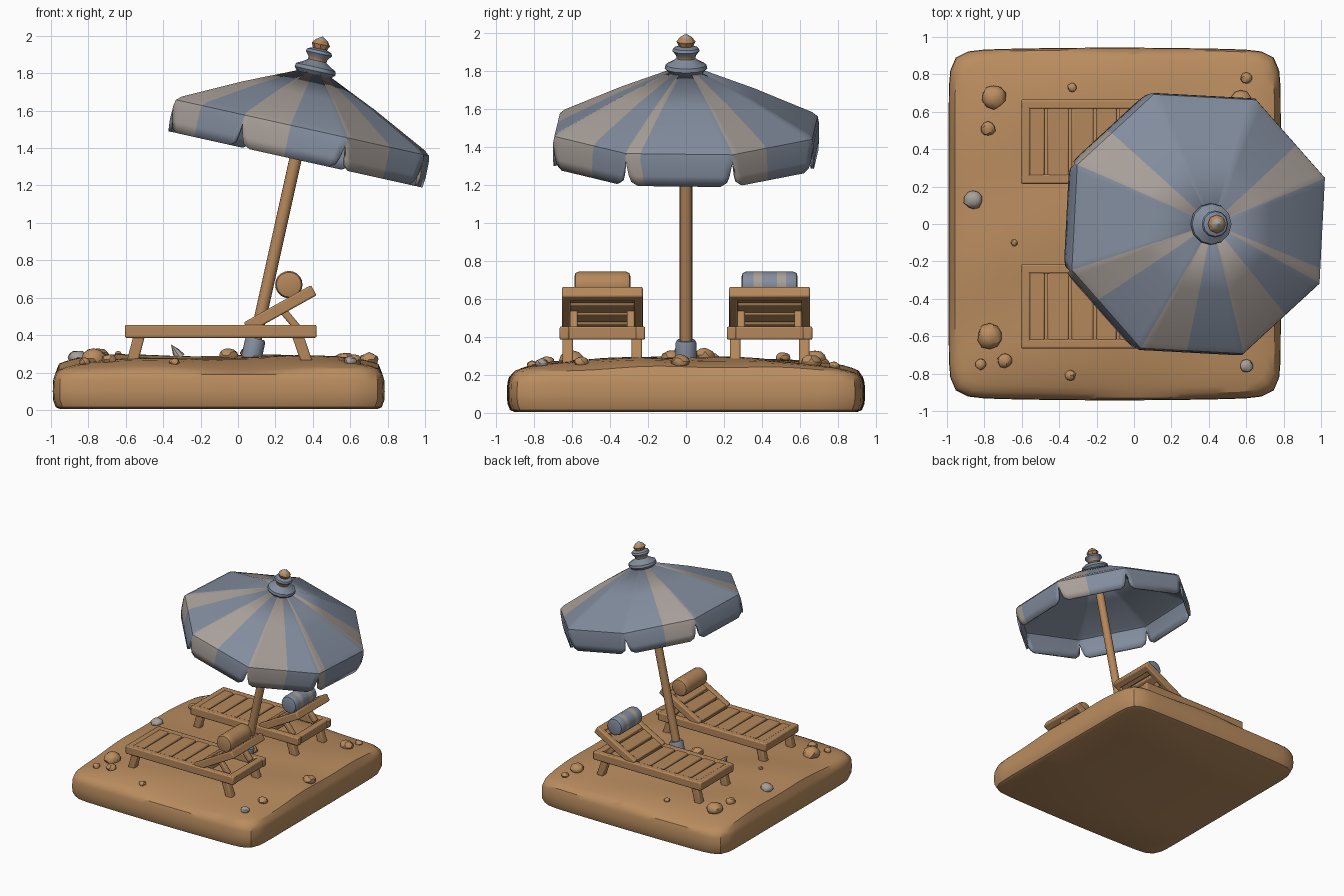
import bpy, bmesh, math, random
from mathutils import Vector, Matrix

if "Cube" in bpy.data.objects:
    bpy.data.objects.remove(bpy.data.objects["Cube"])

random.seed(4)


def material(name, rgb):
    m = bpy.data.materials.new(name)
    m.diffuse_color = (*rgb, 1)
    m.use_nodes = True
    m.node_tree.nodes["Principled BSDF"].inputs["Base Color"].default_value = m.diffuse_color
    return m


SAND = material("sand", (0.49, 0.265, 0.115))
WOOD = material("wood", (0.46, 0.245, 0.105))
SLATE = material("slate cloth", (0.225, 0.265, 0.34))
PALE = material("pale cloth", (0.39, 0.345, 0.315))


def finish(name, bm, mats, bevel=0):
    me = bpy.data.meshes.new(name)
    bm.to_mesh(me)
    bm.free()
    ob = bpy.data.objects.new(name, me)
    bpy.context.collection.objects.link(ob)
    for m in mats:
        me.materials.append(m)
    if bevel:
        b = ob.modifiers.new("soft edges", 'BEVEL')
        b.width, b.segments = bevel, 2
    return ob


def bar(name, p, q, y, width, thick):
    """Box running from p to q in the xz plane, centred on y."""
    p, q = Vector((p[0], y, p[1])), Vector((q[0], y, q[1]))
    d = q - p
    bm = bmesh.new()
    bmesh.ops.create_cube(bm, size=1)
    rot = Matrix.Rotation(-math.atan2(d.z, d.x), 4, 'Y')
    bm.transform(Matrix.Translation((p + q) / 2) @ rot @ Matrix.Diagonal((d.length, width, thick, 1)))
    return finish(name, bm, [WOOD], 0.009)


def lathe(name, profile, mats, place, sides=16, rule=lambda i: 0):
    """Spin (radius, height) points round z; rule gives the material of each band."""
    bm = bmesh.new()
    rings = [[bm.verts.new((max(r, 1e-4) * math.cos(a), max(r, 1e-4) * math.sin(a), s))
              for a in (2 * math.pi * k / sides for k in range(sides))] for r, s in profile]
    for i in range(len(rings) - 1):
        for k in range(sides):
            n = (k + 1) % sides
            f = bm.faces.new((rings[i][k], rings[i][n], rings[i + 1][n], rings[i + 1][k]))
            f.material_index = rule(i)
    bm.faces.new(rings[0][::-1])
    bm.faces.new(rings[-1]).material_index = rule(len(rings) - 2)
    bm.transform(place)
    return finish(name, bm, mats)


# Sand slab: rounded rectangle rings with a gently crowned top
def sand_height(x, y, t=0):
    ripple = 0.006 * math.sin(7 * x + 2 * y) + 0.005 * math.sin(9 * y - 4 * x)
    return 0.25 + 0.038 * math.cos(math.pi * y / 1.9) + ripple - 0.055 * t ** 9


def outline(k, n=112):
    a = 2 * math.pi * k / n
    c, s = math.cos(a), math.sin(a)
    f = (abs(c) ** 16 + abs(s) ** 16) ** (-1 / 16)
    u, v = c * f, s * f
    return 0.885 * u, v * (0.925 + 0.015 * (1 - u * u))


bm = bmesh.new()
rings = []
levels = [(0.96, 0.005), (0.985, 0.015), (1, 0.05), (1.003, 0.10), (1, 0.16), (0.99, 0.19)]
for t, z in levels + [(t, None) for t in (0.965, 0.93, 0.88, 0.8, 0.7, 0.6, 0.5, 0.4, 0.3, 0.2, 0.1)]:
    ring = []
    for k in range(112):
        x, y = outline(k)
        x, y = x * t - 0.103, y * t
        ring.append(bm.verts.new((x, y, sand_height(x, y, t) if z is None else z)))
    rings.append(ring)
for lo, hi in zip(rings, rings[1:]):
    for k in range(112):
        n = (k + 1) % 112
        bm.faces.new((lo[k], lo[n], hi[n], hi[k]))
bm.faces.new(rings[0][::-1])
bm.faces.new(rings[-1])
finish("sand_slab", bm, [SAND])

# Stones and shells on the sand: x, y, radius
STONES = [(-.75, .68, .065), (-.78, .51, .04), (-.33, .73, .025), (.60, .78, .03), (.57, .66, .055),
          (-.77, -.60, .07), (-.69, -.73, .04), (-.82, -.75, .03), (-.34, -.81, .028), (-.64, -.1, .018),
          (-.05, -.08, .05), (.06, .10, .05), (.70, -.03, .05), (.62, -.55, .04)]
SHELLS = [(-.86, .13, .05), (.60, -.76, .035)]
for i, (x, y, r) in enumerate(STONES + SHELLS):
    shell = i >= len(STONES)
    bm = bmesh.new()
    bmesh.ops.create_icosphere(bm, subdivisions=2, radius=r)
    for v in bm.verts:
        v.co *= random.uniform(0.9, 1.08)
        v.co.z *= 0.75
    bm.transform(Matrix.Translation((x, y, sand_height(x, y, max(abs(x + .1) / .885, abs(y) / .93)) + r * 0.2)))
    finish("shell" if shell else "stone", bm, [PALE if shell else SAND])
lathe("spike_shell", [(0.03, 0), (0.02, 0.04), (0, 0.085)], [PALE],
      Matrix.Translation((-.31, -.05, .28)) @ Matrix.Rotation(-0.6, 4, 'Y'), 8)

# Loungers, mirrored across y
for s in (1, -1):
    mid = 0.44 * s
    for y in (mid - 0.2, mid + 0.2):
        bar("side_rail", (-0.605, 0.42), (0.42, 0.42), y, 0.05, 0.07)
    for y in (mid - 0.182, mid + 0.182):
        bar("foot_leg", (-0.525, 0.41), (-0.565, 0.255), y, 0.055, 0.06)
        bar("head_leg", (0.315, 0.41), (0.37, 0.25), y, 0.055, 0.06)
    bar("head_crossbar", (0.36, 0.42), (0.415, 0.42), mid, 0.43, 0.07)
    bar("foot_crossbar", (-0.605, 0.42), (-0.555, 0.42), mid, 0.43, 0.07)
    # seat slats
    edges = [-0.58, -0.47, -0.34, -0.21, -0.085, 0.04, 0.15]
    for a, b in zip(edges, edges[1:]):
        bar("seat_slat", (a + 0.007, 0.428), (b - 0.007, 0.428), mid, 0.38, 0.045)
    # tilted backrest
    p, q = Vector((0.045, 0.44)), Vector((0.405, 0.64))
    for y in (mid - 0.19, mid + 0.19):
        bar("backrest_rail", p, q, y, 0.045, 0.062)
    for i in range(4):
        bar("backrest_slat", p.lerp(q, i / 4 + 0.015), p.lerp(q, (i + 1) / 4 - 0.012), mid, 0.35, 0.042)
    bar("backrest_top", p.lerp(q, 0.86), q, mid, 0.42, 0.062)
    for y in (mid - 0.15, mid + 0.15):
        bar("backrest_prop", (0.225, 0.55), (0.325, 0.43), y, 0.04, 0.04)
    # rolled towel pillow
    roll = [(0.045, -0.148), (0.066, -0.142), (0.073, -0.125), (0.073, -0.085), (0.073, -0.04), (0.073, 0),
            (0.073, 0.04), (0.073, 0.085), (0.073, 0.125), (0.066, 0.142), (0.045, 0.148)]
    place = Matrix.Translation((0.272, mid, 0.67)) @ Matrix.Rotation(-math.pi / 2, 4, 'X')
    if s > 0:
        lathe("striped_pillow", roll, [SLATE, PALE], place, 20, lambda i: 1 if i in (3, 6) else 0)
    else:
        lathe("plain_pillow", roll, [WOOD], place, 20)

# Parasol, built upright then leaned towards +x
LEAN = Matrix.Translation((0.072, 0, 0.28)) @ Matrix.Rotation(math.radians(12.5), 4, 'Y')
lathe("pole", [(0.033, -0.06), (0.033, 1.6)], [WOOD], LEAN, 16)
lathe("pole_socket", [(0.055, -0.03), (0.055, 0.09), (0.048, 0.105), (0.034, 0.105)], [SLATE], LEAN, 16)
lathe("canopy_hub", [(0.04, 1.46), (0.10, 1.485), (0.10, 1.51), (0.04, 1.53)], [SLATE], LEAN, 16)
lathe("canopy_cap", [(0.09, 1.545), (0.112, 1.57), (0.108, 1.59), (0.07, 1.61), (0.05, 1.625),
                     (0.052, 1.64), (0.072, 1.665), (0.066, 1.68), (0.04, 1.69)],
      [SLATE, WOOD], LEAN, 12, lambda i: 1 if i == 4 else 0)
lathe("finial", [(0.036, 1.685), (0.05, 1.715), (0.032, 1.738), (0, 1.758)],
      [WOOD, PALE], LEAN, 8, lambda i: 1 if i == 2 else 0)

# Canopy: eight panels, each with a pale stripe between two fractions of its width
STRIPES = [(0, .42), (0, 0), (.55, 1), (0, 0), (0, .38), (0, .45), (0, .55), (0, .14)]
bm = bmesh.new()
for k, (lo, hi) in enumerate(STRIPES):
    a0, a1 = (math.radians(19.5 + 45 * (k + d)) for d in (0, 1))
    c0, c1 = Vector((math.cos(a0), math.sin(a0))), Vector((math.cos(a1), math.sin(a1)))
    us = sorted({0, 0.07, lo, hi, 0.5, 0.93, 1})
    rows = []
    # radius, height, notch inset, corner rounding
    for r, h, inset, lift in [(0.07, 1.565, 0, 0), (0.38, 1.435, 0, 0), (0.705, 1.282, 0, 0), (0.735, 1.258, 0, 0),
                              (0.742, 1.225, 0, 0), (0.745, 1.14, 0.035, 0), (0.742, 1.085, 0.055, 0.022)]:
        row = []
        for u in us:
            w = inset + (1 - 2 * inset) * u
            xy = c0.lerp(c1, w) * r
            row.append(bm.verts.new((xy.x, xy.y, h + (lift if u in (0, 1) else 0))))
        rows.append(row)
    for up, dn in zip(rows, rows[1:]):
        for j in range(len(us) - 1):
            f = bm.faces.new((up[j], dn[j], dn[j + 1], up[j + 1]))
            f.material_index = 1 if lo < (us[j] + us[j + 1]) / 2 < hi else 0
bmesh.ops.remove_doubles(bm, verts=bm.verts[:], dist=0.0005)
bm.transform(LEAN)
canopy = finish("canopy", bm, [SLATE, PALE, SLATE, SLATE])
sol = canopy.modifiers.new("cloth thickness", 'SOLIDIFY')
sol.thickness, sol.offset, sol.material_offset = 0.018, -1, 2

# Smooth shading with sharp edges kept
for ob in bpy.context.scene.objects:
    ob.select_set(True)
bpy.context.view_layer.objects.active = canopy
bpy.ops.object.shade_smooth_by_angle(angle=math.radians(32))
